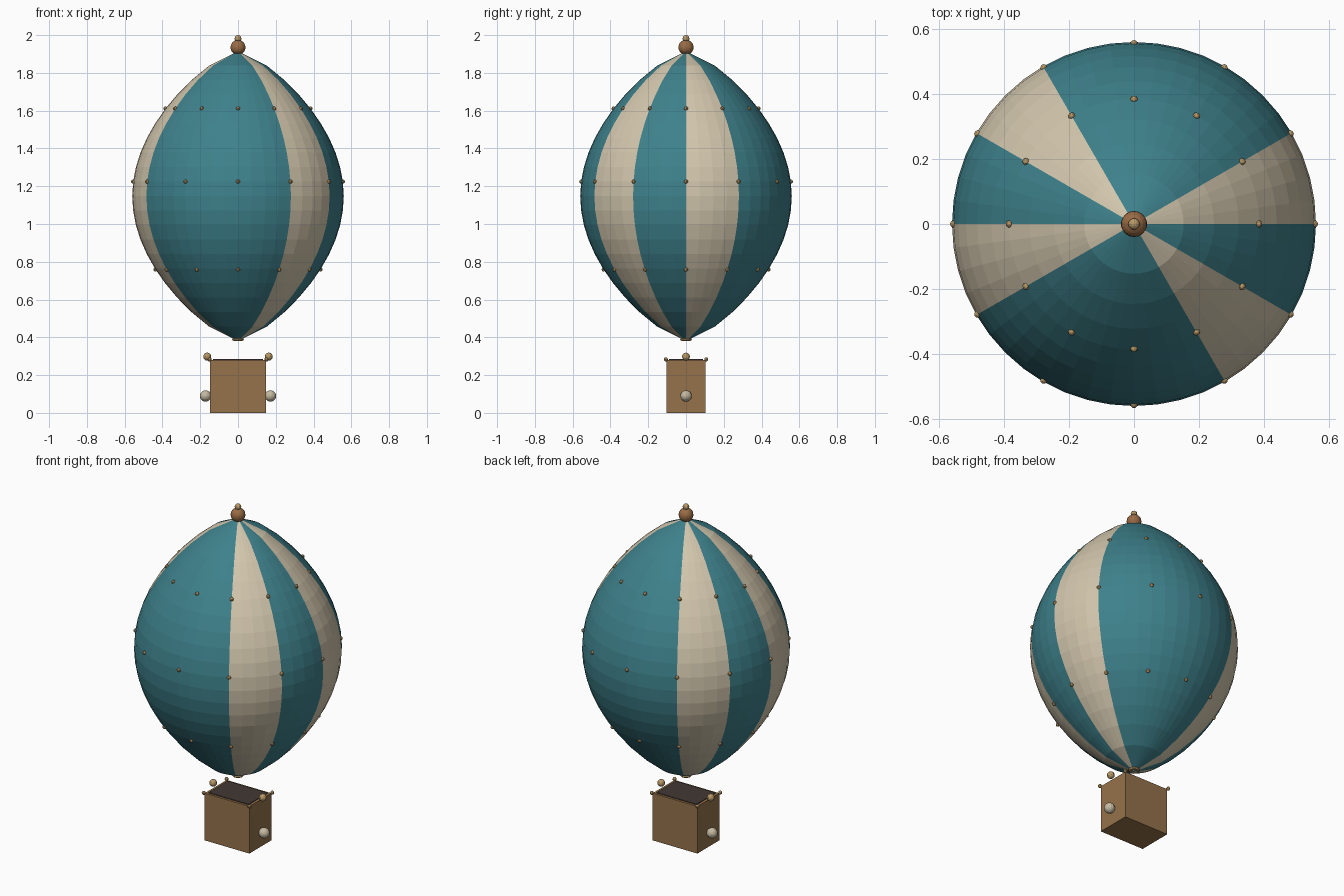
import bpy
import bmesh
from math import sin, cos, pi, radians
from mathutils import Matrix, Vector

if "Cube" in bpy.data.objects:
    bpy.data.objects.remove(bpy.data.objects["Cube"], do_unlink=True)


def material(name, r, g, b):
    m = bpy.data.materials.new(name)
    m.use_nodes = True
    m.diffuse_color = (r, g, b, 1)
    bsdf = next(n for n in m.node_tree.nodes if n.type == 'BSDF_PRINCIPLED')
    bsdf.inputs["Base Color"].default_value = (r, g, b, 1)
    bsdf.inputs["Roughness"].default_value = 0.8
    return m


TEAL = material("teal_fabric", 0.048, 0.22, 0.26)
CREAM = material("cream_fabric", 0.65, 0.57, 0.42)
WICKER = material("wicker_brown", 0.30, 0.17, 0.07)
COPPER = material("copper_brown", 0.32, 0.15, 0.06)
BRASS = material("brass", 0.48, 0.32, 0.14)
SAND = material("sandbag_cream", 0.56, 0.49, 0.36)
DARK = material("dark_interior", 0.055, 0.04, 0.035)


def finish(bm, name, *mats):
    bmesh.ops.recalc_face_normals(bm, faces=bm.faces)
    mesh = bpy.data.meshes.new(name)
    bm.to_mesh(mesh)
    bm.free()
    for m in mats:
        mesh.materials.append(m)
    obj = bpy.data.objects.new(name, mesh)
    bpy.context.collection.objects.link(obj)
    return obj


def balls(name, places, radius, mat, sides=12):
    bm = bmesh.new()
    for p in places:
        bmesh.ops.create_uvsphere(bm, u_segments=sides, v_segments=sides * 2 // 3,
                                  radius=radius, matrix=Matrix.Translation(p))
    return finish(bm, name, mat)


def box(name, size, centre, mat):
    bm = bmesh.new()
    bmesh.ops.create_cube(bm, size=1, matrix=Matrix.Translation(centre)
                          @ Matrix.Diagonal((*size, 1)))
    return finish(bm, name, mat)


# Envelope: a pointed lathe shape divided into coloured gores
BASE, HEIGHT, RADIUS = 0.38, 1.535, 0.56
ROWS, GORES, PER_GORE = 20, 12, 4
CREAM_GORES = (0, 4, 6, 10)


def envelope_point(t, angle):
    r = RADIUS * max(sin(pi * t), 0) ** 0.7
    return Vector((r * cos(angle), r * sin(angle), BASE + HEIGHT * t))


bm = bmesh.new()
count = GORES * PER_GORE
rings = [[bm.verts.new(envelope_point(row / ROWS, 2 * pi * i / count))
          for i in range(count)] for row in range(1, ROWS)]
bottom = bm.verts.new(envelope_point(0, 0))
top = bm.verts.new(envelope_point(1, 0))
for i in range(count):
    j = (i + 1) % count
    strip = [bm.faces.new((bottom, rings[0][j], rings[0][i])),
             bm.faces.new((top, rings[-1][i], rings[-1][j]))]
    strip += [bm.faces.new((a[i], a[j], b[j], b[i])) for a, b in zip(rings, rings[1:])]
    for face in strip:
        face.material_index = int(i // PER_GORE in CREAM_GORES)
finish(bm, "envelope", TEAL, CREAM)

# Seam studs: three rows on the gore seams
for label, t in (("lower", 0.247), ("middle", 0.55), ("upper", 0.802)):
    balls(label + "_seam_studs",
          [envelope_point(t, radians(30 * k)) for k in range(GORES)], 0.011, BRASS, 9)

# Crown finial and mouth ring
balls("crown_ball", [(0, 0, 1.935)], 0.04, COPPER, 18)
balls("crown_tip", [(0, 0, 1.982)], 0.018, BRASS)
bpy.ops.mesh.primitive_torus_add(major_radius=0.022, minor_radius=0.009,
                                 major_segments=20, minor_segments=8,
                                 location=(0, 0, 0.39))
ring = bpy.context.object
ring.name = "mouth_ring"
ring.data.materials.append(BRASS)

# Basket with its dark opening
box("basket", (0.294, 0.206, 0.28), (0, 0, 0.14), WICKER)
box("basket_opening", (0.264, 0.18, 0.006), (0, 0, 0.281), DARK)

# Basket fittings: corner studs, side knobs and sandbags
balls("corner_studs", [(x, y, 0.283) for x in (-0.15, 0.15) for y in (-0.107, 0.107)],
      0.011, BRASS, 9)
balls("side_knobs", [(x, 0, 0.298) for x in (-0.163, 0.163)], 0.021, BRASS)
balls("sandbags", [(x, 0, 0.09) for x in (-0.172, 0.172)], 0.03, SAND, 15)
